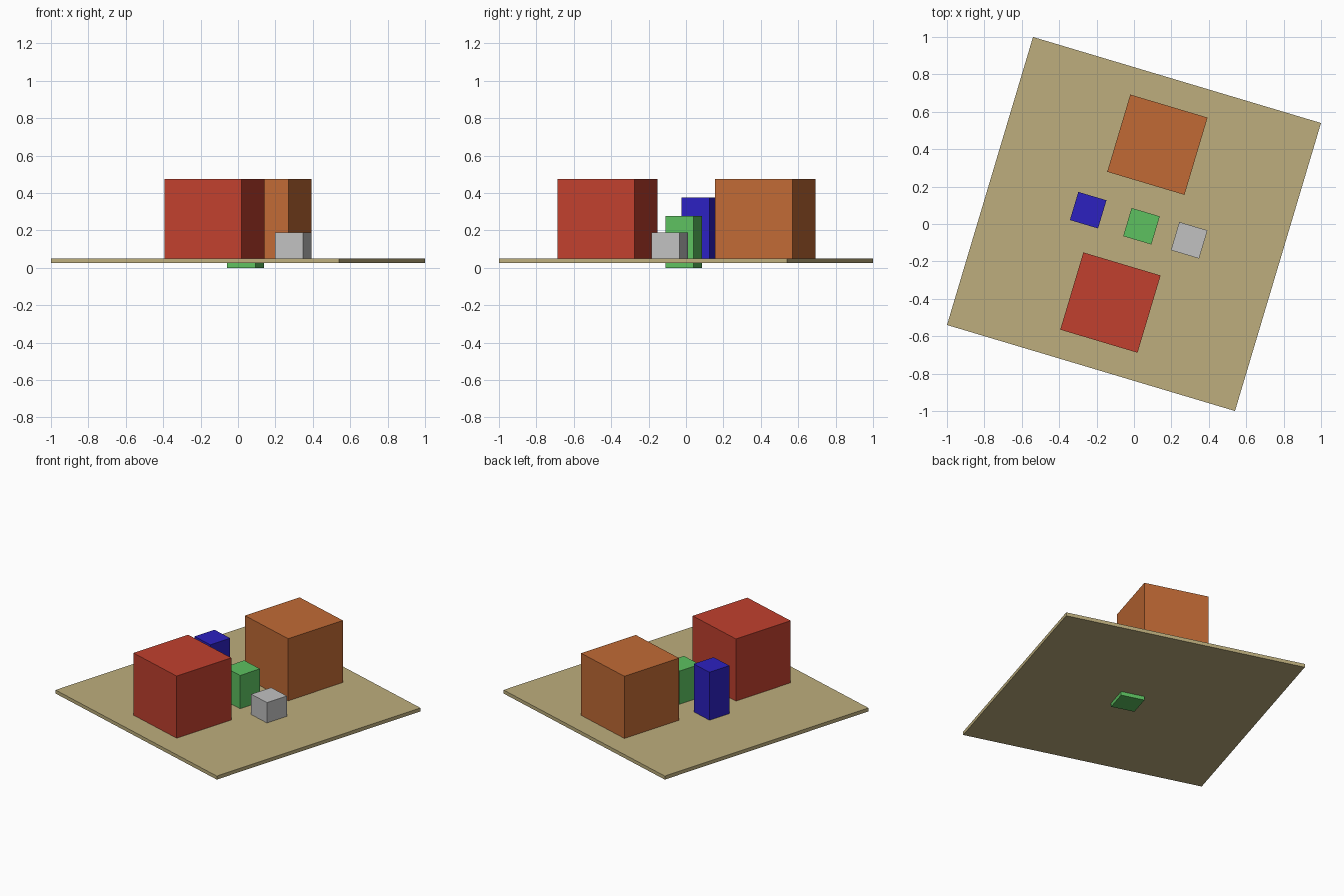
import bpy
import math

cube = bpy.data.objects.get("Cube")
if cube:
    bpy.data.objects.remove(cube, do_unlink=True)

TURN = math.radians(-16.63)  # every part shares the board's rotation


def linear(c):
    c /= 255
    return c / 12.92 if c <= 0.04045 else ((c + 0.055) / 1.055) ** 2.4


def material(name, rgb):
    mat = bpy.data.materials.new(name)
    mat.use_nodes = True
    colour = tuple(linear(c) for c in rgb) + (1.0,)
    mat.diffuse_color = colour
    mat.node_tree.nodes["Principled BSDF"].inputs["Base Color"].default_value = colour
    return mat


def block(name, x, y, side, bottom, top, mat):
    """Square box between two heights, turned with the board."""
    bpy.ops.mesh.primitive_cube_add(size=1, location=(x, y, (bottom + top) / 2),
                                    rotation=(0, 0, TURN))
    obj = bpy.context.object
    obj.name = name
    obj.scale = (side, side, top - bottom)
    obj.data.materials.append(mat)
    return obj


# Base board
block("board", 0, 0, 1.607, 0.026, 0.05, material("tan", (189, 174, 125)))

# Two large cubes on opposite sides
block("red_cube", -0.126, -0.42, 0.431, 0.043, 0.474, material("red", (193, 64, 46)))
block("orange_cube", 0.125, 0.424, 0.431, 0.043, 0.474, material("orange", (193, 106, 53)))

# Row of small blocks across the middle; the green one passes through the board
block("blue_block", -0.245, 0.074, 0.157, 0.04, 0.377, material("blue", (44, 33, 192)))
block("green_block", 0.04, -0.012, 0.157, 0.0, 0.277, material("green", (93, 193, 96)))
block("grey_block", 0.295, -0.087, 0.157, 0.032, 0.189, material("grey", (193, 193, 193)))
